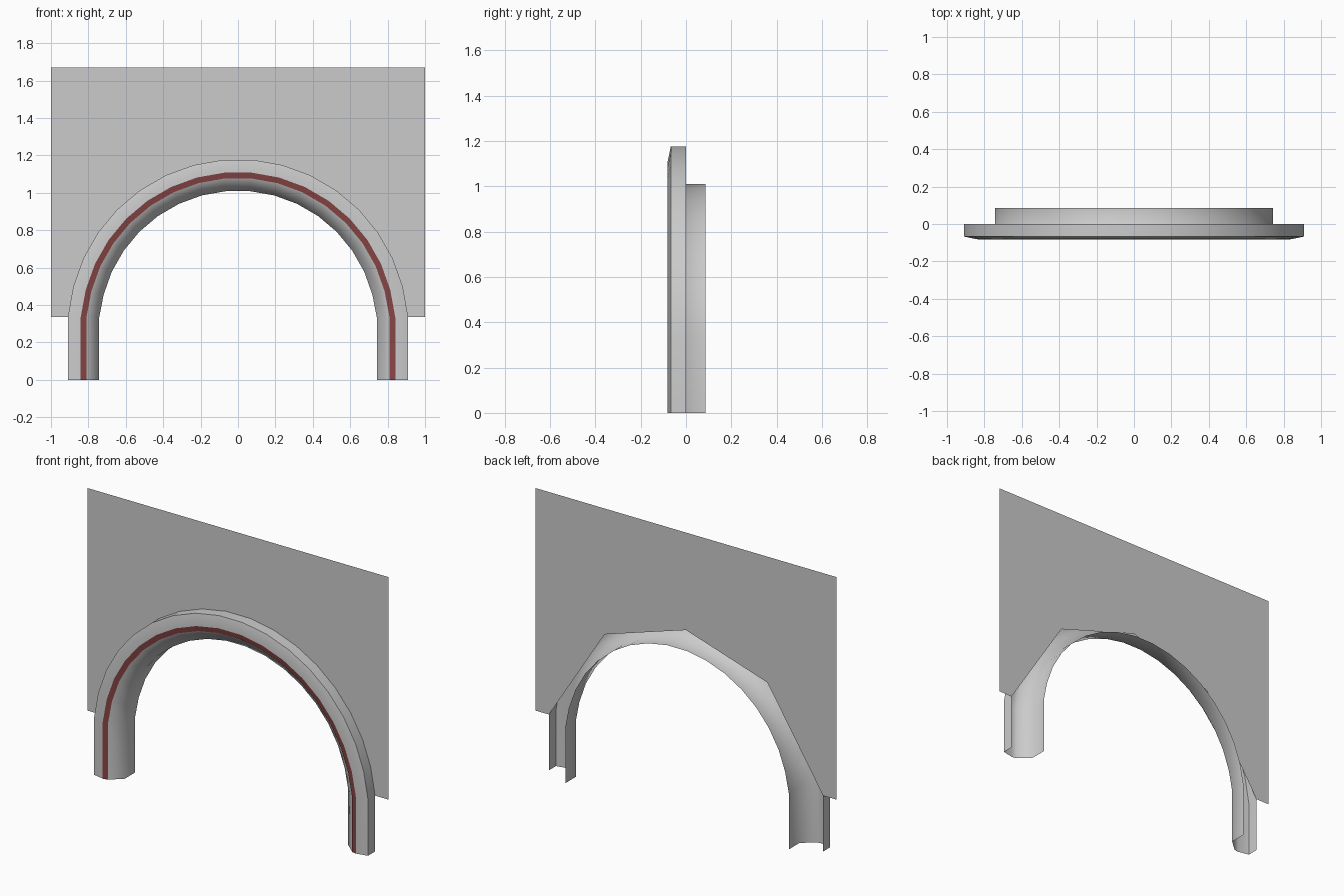
import bpy
import math

if "Cube" in bpy.data.objects:
    bpy.data.objects.remove(bpy.data.objects["Cube"])

MID_R, CENTER_Z, SPRING_Z = 0.825, 0.27, 0.335
SEGMENTS = 17


def make_object(name, verts, faces):
    mesh = bpy.data.meshes.new(name)
    mesh.from_pydata(verts, [], faces)
    mesh.update()
    obj = bpy.data.objects.new(name, mesh)
    bpy.context.collection.objects.link(obj)
    return obj


def ring(profile, t):
    return [(r * math.cos(t), y, CENTER_Z + r * math.sin(t)) for r, y in profile]


def sweep(name, profile):
    """Sweep a (radius, y) profile up one leg, round the arch, down the other."""
    start = math.asin((SPRING_Z - CENTER_Z) / MID_R)
    rings = [[(r, y, 0) for r, y in profile],
             [(r, y, SPRING_Z) for r, y in profile]]
    for i in range(1, SEGMENTS):
        rings.append(ring(profile, start + (math.pi - 2 * start) * i / SEGMENTS))
    rings += [[(-x, y, z) for x, y, z in rg] for rg in (rings[1], rings[0])]
    n = len(profile)
    faces = [(i * n + j, (i + 1) * n + j, (i + 1) * n + j + 1, i * n + j + 1)
             for i in range(len(rings) - 1) for j in range(n - 1)]
    obj = make_object(name, [v for rg in rings for v in rg], faces)
    bpy.context.view_layer.objects.active = obj
    obj.select_set(True)
    bpy.ops.object.shade_smooth_by_angle(angle=math.radians(60))
    obj.select_set(False)
    return obj


# Hollow arch moulding, open at the back, deeper on the inner side
sweep("arch_moulding", [(0.91, 0), (0.91, -0.067), (0.842, -0.081),
                        (0.81, -0.075), (0.742, -0.015), (0.742, 0.085)])

# Coloured stripe along the front ridge
stripe = sweep("accent_stripe", [(0.841, -0.0825), (0.81, -0.0765)])
red = bpy.data.materials.new("dark_red")
red.diffuse_color = (0.25, 0.06, 0.06, 1)
red.use_nodes = True
red.node_tree.nodes["Principled BSDF"].inputs["Base Color"].default_value = red.diffuse_color
stripe.data.materials.append(red)

# Thin wall panel with a coarse opening hidden behind the moulding
opening = [(-0.91, SPRING_Z), (-0.54, 0.915), (0, 1.085), (0.54, 0.915), (0.91, SPRING_Z)]
border = [(-1, SPRING_Z), (-1, 1.67), (0, 1.67), (1, 1.67), (1, SPRING_Z)]
verts = [(x, 0, z) for x, z in opening + border]
make_object("wall_panel", verts, [(i, i + 1, i + 6, i + 5) for i in range(4)])
